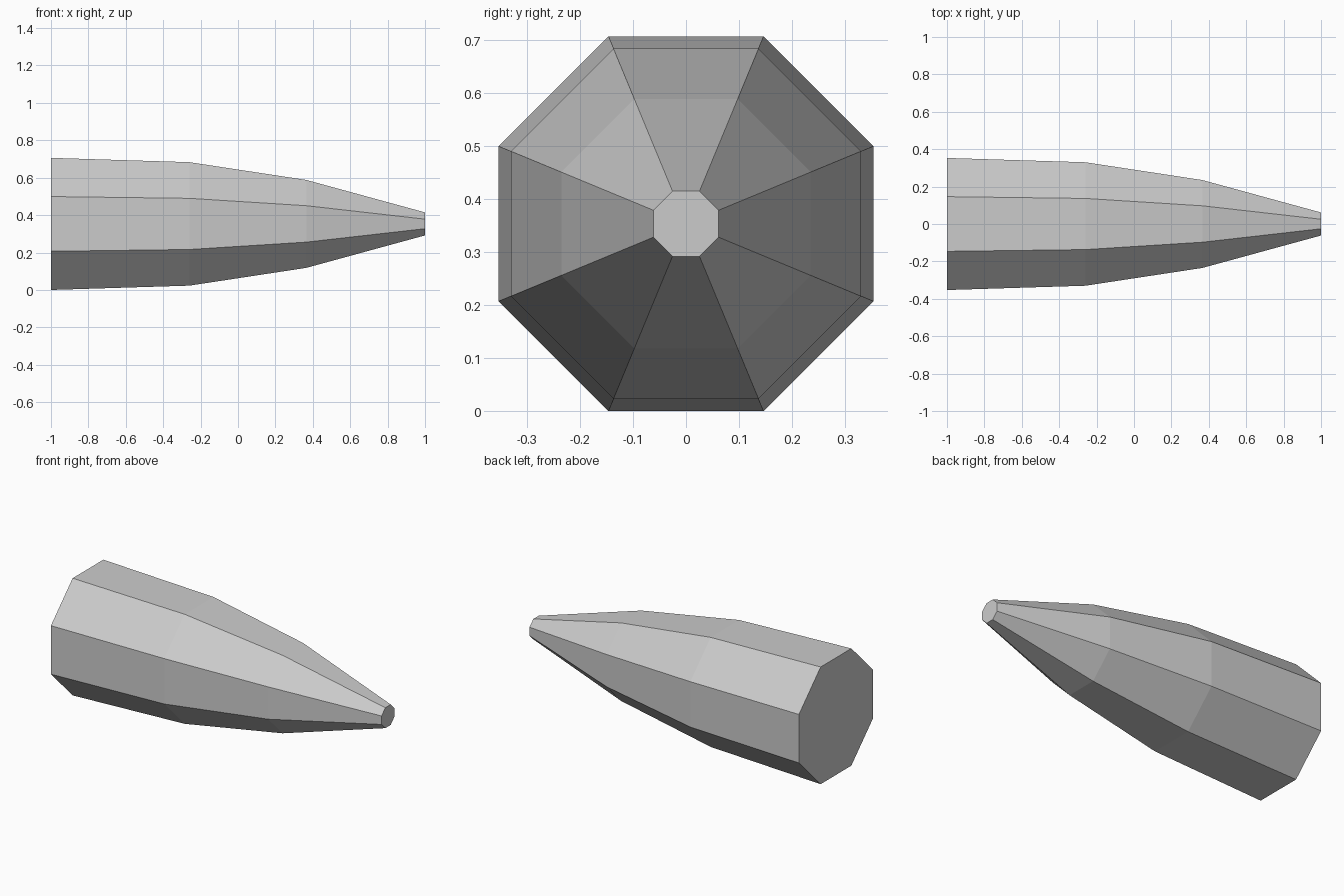
import bpy
import bmesh
import math

cube = bpy.data.objects.get("Cube")
if cube:
    bpy.data.objects.remove(cube, do_unlink=True)

SIDES = 8
# (x position, half width across the flats) from wide base to blunt tip
PROFILE = [(-1.0, 0.353), (-0.26, 0.33), (0.365, 0.235), (1.0, 0.0615)]
CENTRE_Z = PROFILE[0][1]

# Plain grey finish
grey = bpy.data.materials.new("light_grey")
grey.use_nodes = True
colour = (0.6, 0.6, 0.6, 1.0)
grey.diffuse_color = colour
grey.node_tree.nodes["Principled BSDF"].inputs["Base Color"].default_value = colour


def octagon_ring(bm, x, apothem):
    """Ring of vertices around the x axis, with flats at top and sides."""
    radius = apothem / math.cos(math.pi / SIDES)
    angles = [(i + 0.5) * math.tau / SIDES for i in range(SIDES)]
    return [bm.verts.new((x, radius * math.cos(a), CENTRE_Z + radius * math.sin(a)))
            for a in angles]


# Tapered faceted body, closed at both ends
bm = bmesh.new()
rings = [octagon_ring(bm, x, apothem) for x, apothem in PROFILE]
for ring, following in zip(rings, rings[1:]):
    for i in range(SIDES):
        j = (i + 1) % SIDES
        bm.faces.new((ring[i], ring[j], following[j], following[i]))
bm.faces.new(rings[0])
bm.faces.new(rings[-1])
bmesh.ops.recalc_face_normals(bm, faces=bm.faces)

mesh = bpy.data.meshes.new("tapered_body")
bm.to_mesh(mesh)
bm.free()
mesh.materials.append(grey)
body = bpy.data.objects.new("tapered_body", mesh)
bpy.context.collection.objects.link(body)
